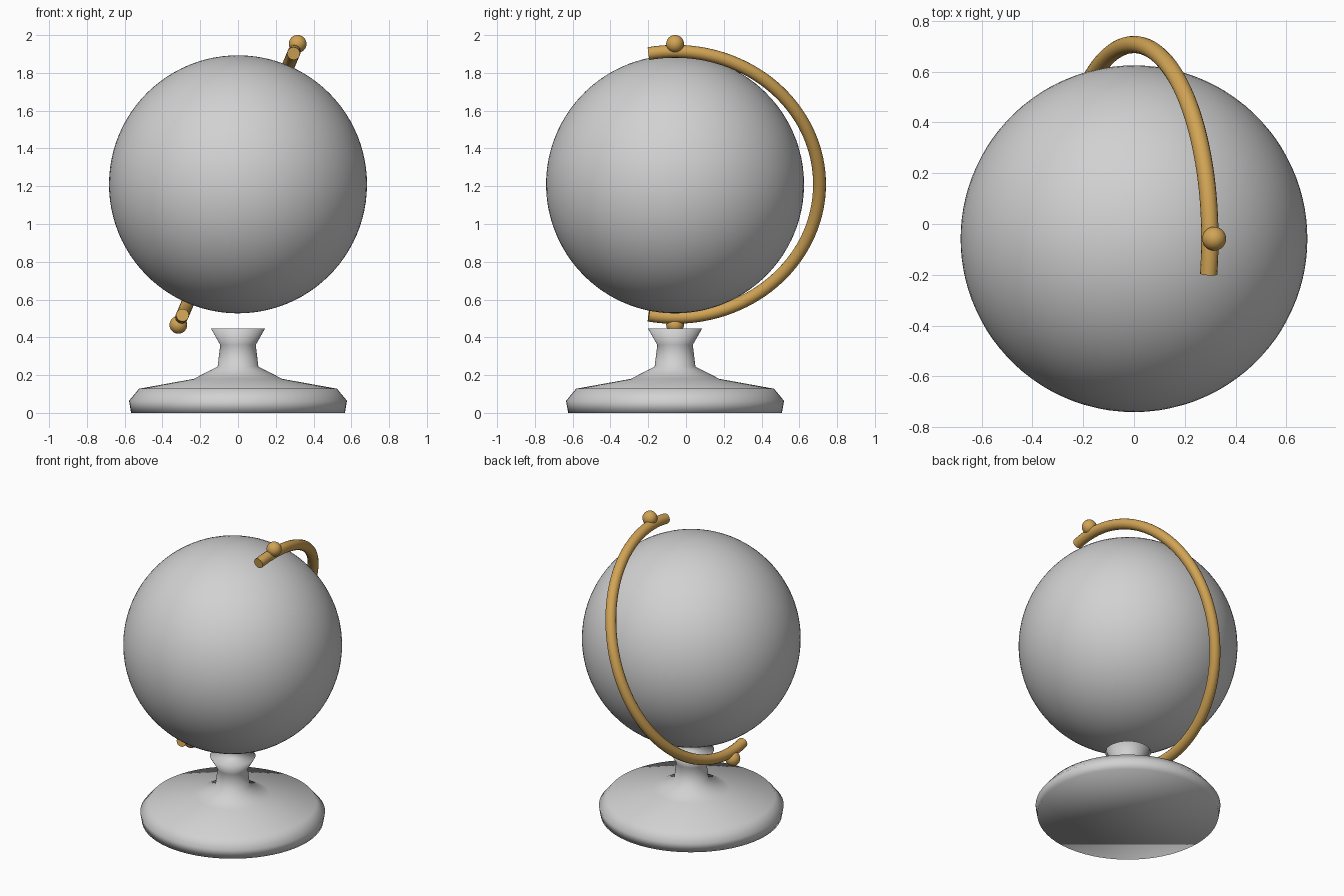
import bpy
import bmesh
from math import sin, cos, pi, radians
from mathutils import Vector, Matrix

if "Cube" in bpy.data.objects:
    bpy.data.objects.remove(bpy.data.objects["Cube"], do_unlink=True)


def make_material(name, color):
    mat = bpy.data.materials.new(name)
    mat.use_nodes = True
    mat.diffuse_color = color
    mat.node_tree.nodes["Principled BSDF"].inputs["Base Color"].default_value = color
    return mat


def add_object(name, data, mat):
    data.materials.append(mat)
    obj = bpy.data.objects.new(name, data)
    bpy.context.collection.objects.link(obj)
    return obj


def finish_mesh(name, bm, mat):
    bmesh.ops.recalc_face_normals(bm, faces=bm.faces)
    for face in bm.faces:
        face.smooth = True
    mesh = bpy.data.meshes.new(name)
    bm.to_mesh(mesh)
    bm.free()
    return add_object(name, mesh, mat)


def add_ball(name, center, radius, segments, mat):
    bm = bmesh.new()
    bmesh.ops.create_uvsphere(bm, u_segments=segments, v_segments=segments // 2,
                              radius=radius, matrix=Matrix.Translation(center) @ tilt)
    return finish_mesh(name, bm, mat)


grey = make_material("light grey", (0.64, 0.64, 0.64, 1))
brass = make_material("brass", (0.64, 0.37, 0.09, 1))

center = Vector((0, -0.058, 1.21))
tilt = Matrix.Rotation(radians(23), 4, "Y")

# Globe
add_ball("globe", center, 0.683, 96, grey)

# Pivot knobs at both ends of the tilted axis
for name, side in (("top_knob", 1), ("bottom_knob", -1)):
    add_ball(name, center + tilt @ Vector((0, 0, 0.808 * side)), 0.047, 32, brass)

# Meridian arm: a tube bent behind the globe, reaching just past both poles
overhang = radians(10.5)
steps = 72
curve = bpy.data.curves.new("meridian_arm", "CURVE")
curve.dimensions = "3D"
curve.bevel_depth = 0.034
curve.bevel_resolution = 6
curve.use_fill_caps = True
spline = curve.splines.new("POLY")
spline.points.add(steps)
for i, point in enumerate(spline.points):
    a = -overhang + (pi + 2 * overhang) * i / steps
    point.co = (*(center + tilt @ Vector((0, sin(a), cos(a))) * 0.765), 1)
spline.use_smooth = True
add_object("meridian_arm", curve, brass)

# Turned pedestal: rings of a profile, bridged and capped
profile = [(0.566, 0), (0.577, 0.064), (0.524, 0.128), (0.235, 0.18),
           (0.108, 0.245), (0.094, 0.36), (0.143, 0.446)]
sides = 64
bm = bmesh.new()
rings = [[bm.verts.new((r * cos(2 * pi * i / sides), center.y + r * sin(2 * pi * i / sides), z))
          for i in range(sides)] for r, z in profile]
for low, high in zip(rings, rings[1:]):
    for i in range(sides):
        j = (i + 1) % sides
        bm.faces.new((low[i], low[j], high[j], high[i]))
bm.faces.new(rings[0])
bm.faces.new(rings[-1])
finish_mesh("pedestal", bm, grey)
